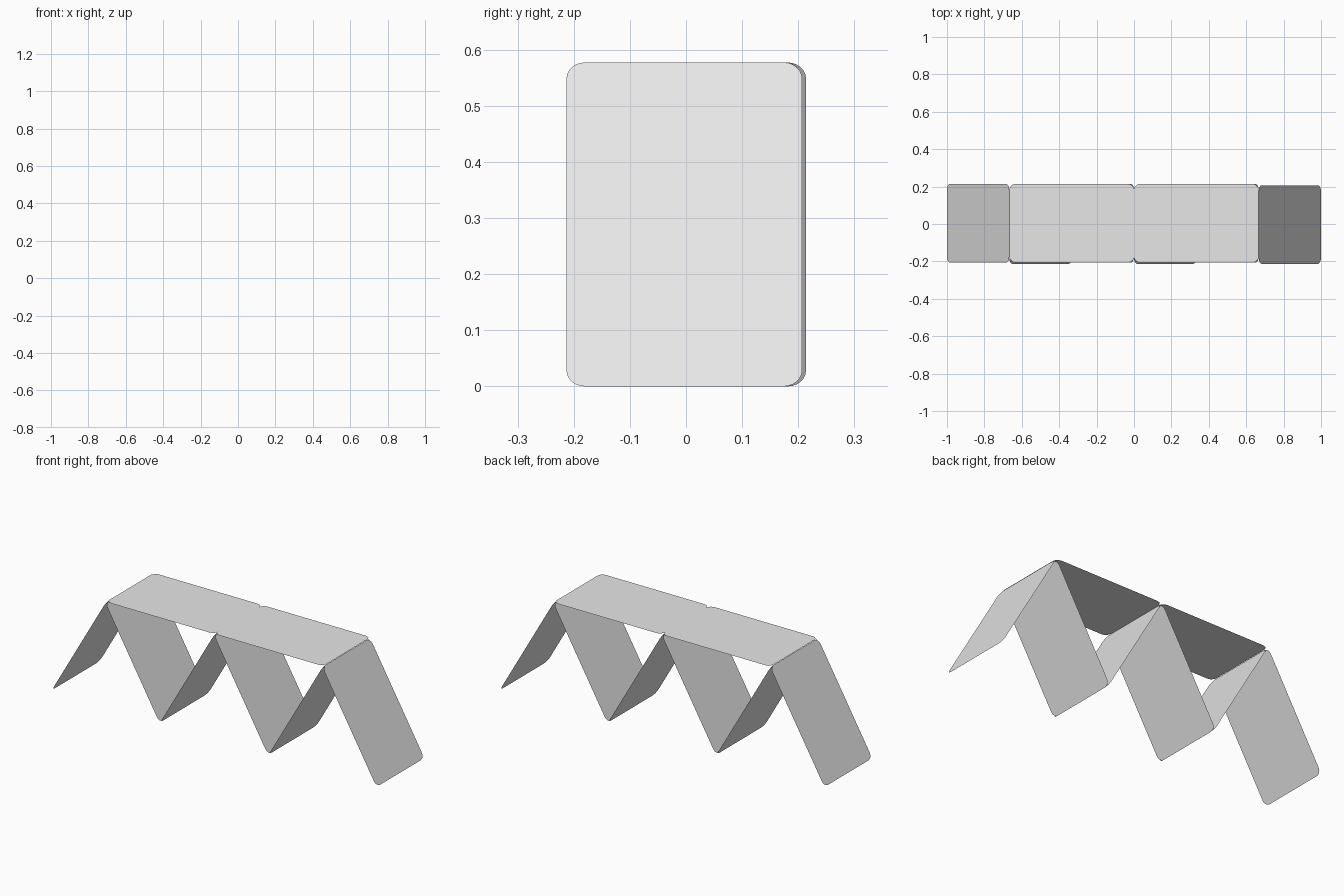
import bpy
import bmesh
import math
from mathutils import Matrix

cube = bpy.data.objects.get("Cube")
if cube:
    bpy.data.objects.remove(cube, do_unlink=True)

LENGTH = 2 / 3
WIDTH = 0.42
CORNER = 0.033
LEAN = math.radians(60)
PEAK = LENGTH * math.sin(LEAN)

paper = bpy.data.materials.new("light_grey_paper")
paper.use_nodes = True
colour = (0.8, 0.8, 0.8, 1)
paper.diffuse_color = colour
paper.node_tree.nodes["Principled BSDF"].inputs["Base Color"].default_value = colour


def card(name, centre, angle):
    """Flat sheet with rounded corners, tilted about the y axis."""
    bm = bmesh.new()
    bmesh.ops.create_grid(bm, x_segments=1, y_segments=1, size=0.5)
    bmesh.ops.scale(bm, vec=(LENGTH, WIDTH, 1), verts=bm.verts)
    bmesh.ops.bevel(bm, geom=bm.verts[:], offset=CORNER, segments=6,
                    profile=0.5, affect='VERTICES')
    bmesh.ops.transform(bm, matrix=Matrix.Rotation(angle, 4, 'Y'), verts=bm.verts)
    mesh = bpy.data.meshes.new(name)
    bm.to_mesh(mesh)
    bm.free()
    mesh.materials.append(paper)
    obj = bpy.data.objects.new(name, mesh)
    obj.location = centre
    bpy.context.collection.objects.link(obj)


# Three leaning pairs, each slightly staggered in depth
for i, place in enumerate(("right", "middle", "left")):
    x = (i - 1) * LENGTH
    card(place + "_pair_rising_card", (x - LENGTH / 4, 0.004, PEAK / 2), -LEAN)
    card(place + "_pair_falling_card", (x + LENGTH / 4, -0.003, PEAK / 2), LEAN)

# Two flat cards bridging the peaks
for side, name in ((-1, "right_bridge_card"), (1, "left_bridge_card")):
    card(name, (side * LENGTH / 2, 0.004, PEAK + 0.002), 0)
